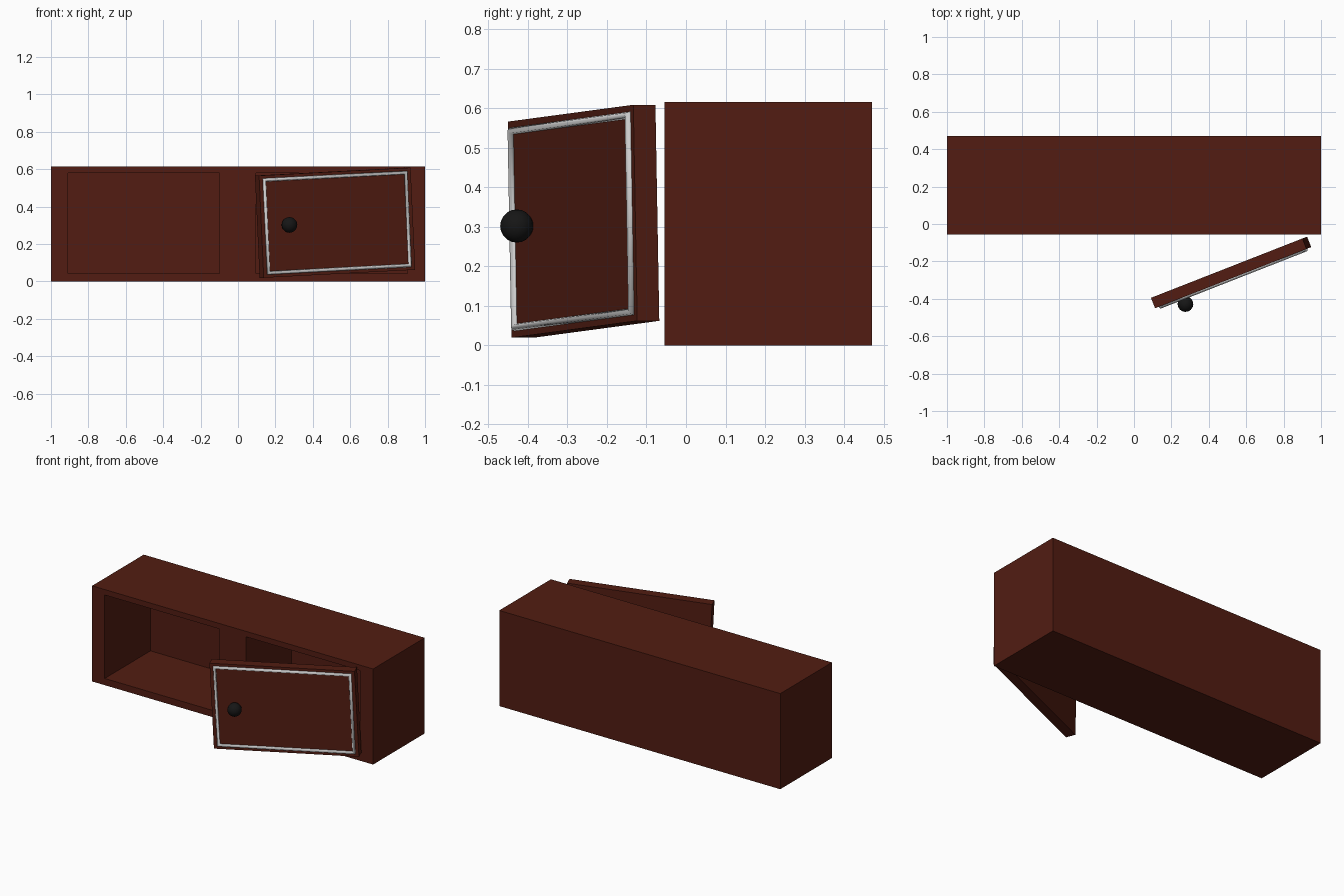
import bpy
from math import radians
from mathutils import Matrix, Vector

if "Cube" in bpy.data.objects:
    bpy.data.objects.remove(bpy.data.objects["Cube"])


def material(name, color):
    m = bpy.data.materials.new(name)
    m.diffuse_color = (*color, 1)
    m.use_nodes = True
    m.node_tree.nodes["Principled BSDF"].inputs["Base Color"].default_value = m.diffuse_color
    return m


wood = material("dark_red_wood", (0.085, 0.012, 0.006))
black = material("black", (0.008, 0.008, 0.008))


def box(name, lo, hi, mat=None):
    lo, hi = Vector(lo), Vector(hi)
    bpy.ops.mesh.primitive_cube_add(size=1, location=(lo + hi) / 2)
    ob = bpy.context.object
    ob.name = name
    ob.scale = hi - lo
    bpy.ops.object.transform_apply(location=False, rotation=False, scale=True)
    if mat:
        ob.data.materials.append(mat)
    return ob


# Cabinet body with two deep open compartments
body = box("cabinet_body", (-1, -0.055, 0), (1, 0.47, 0.615), wood)
for side, x in (("left", -0.91), ("right", 0.095)):
    cutter = box(side + "_compartment_cutter", (x, -0.2, 0.043), (x + 0.812, 0.41, 0.58), wood)
    mod = body.modifiers.new(side + "_compartment", 'BOOLEAN')
    mod.operation = 'DIFFERENCE'
    mod.solver = 'EXACT'
    mod.object = cutter
    bpy.context.view_layer.objects.active = body
    bpy.ops.object.modifier_apply(modifier=mod.name)
    bpy.data.objects.remove(cutter)

# Loose door, built around the middle of its front face, then swung and tilted
W, H, T = 0.871, 0.547, 0.06
pose = (Matrix.Translation((0.53, -0.287, 0.314))
        @ Matrix.Rotation(radians(21.4), 4, 'Z')
        @ Matrix.Rotation(radians(-2.8), 4, 'Y'))
door = box("door", (-W / 2, 0, -H / 2), (W / 2, T, H / 2), wood)

# Rounded metal trim around the door panel
a, b = W / 2 - 0.029, H / 2 - 0.025
curve = bpy.data.curves.new("door_trim", 'CURVE')
curve.dimensions = '3D'
curve.bevel_depth = 0.0125
curve.bevel_resolution = 2
spline = curve.splines.new('POLY')
spline.points.add(3)
for p, (x, z) in zip(spline.points, ((-a, -b), (a, -b), (a, b), (-a, b))):
    p.co = (x, 0, z, 1)
spline.use_cyclic_u = True
trim = bpy.data.objects.new("door_trim", curve)
bpy.context.collection.objects.link(trim)
bpy.ops.object.select_all(action='DESELECT')
trim.select_set(True)
bpy.context.view_layer.objects.active = trim
bpy.ops.object.convert(target='MESH')
trim = bpy.context.object

# Door and trim share one pose
for ob in (door, trim):
    ob.matrix_world = pose @ ob.matrix_world

# Ball knob
bpy.ops.mesh.primitive_uv_sphere_add(segments=16, ring_count=10, radius=0.042,
                                     location=(0.275, -0.428, 0.302))
knob = bpy.context.object
knob.name = "door_knob"
knob.data.materials.append(black)
bpy.ops.object.shade_smooth()
